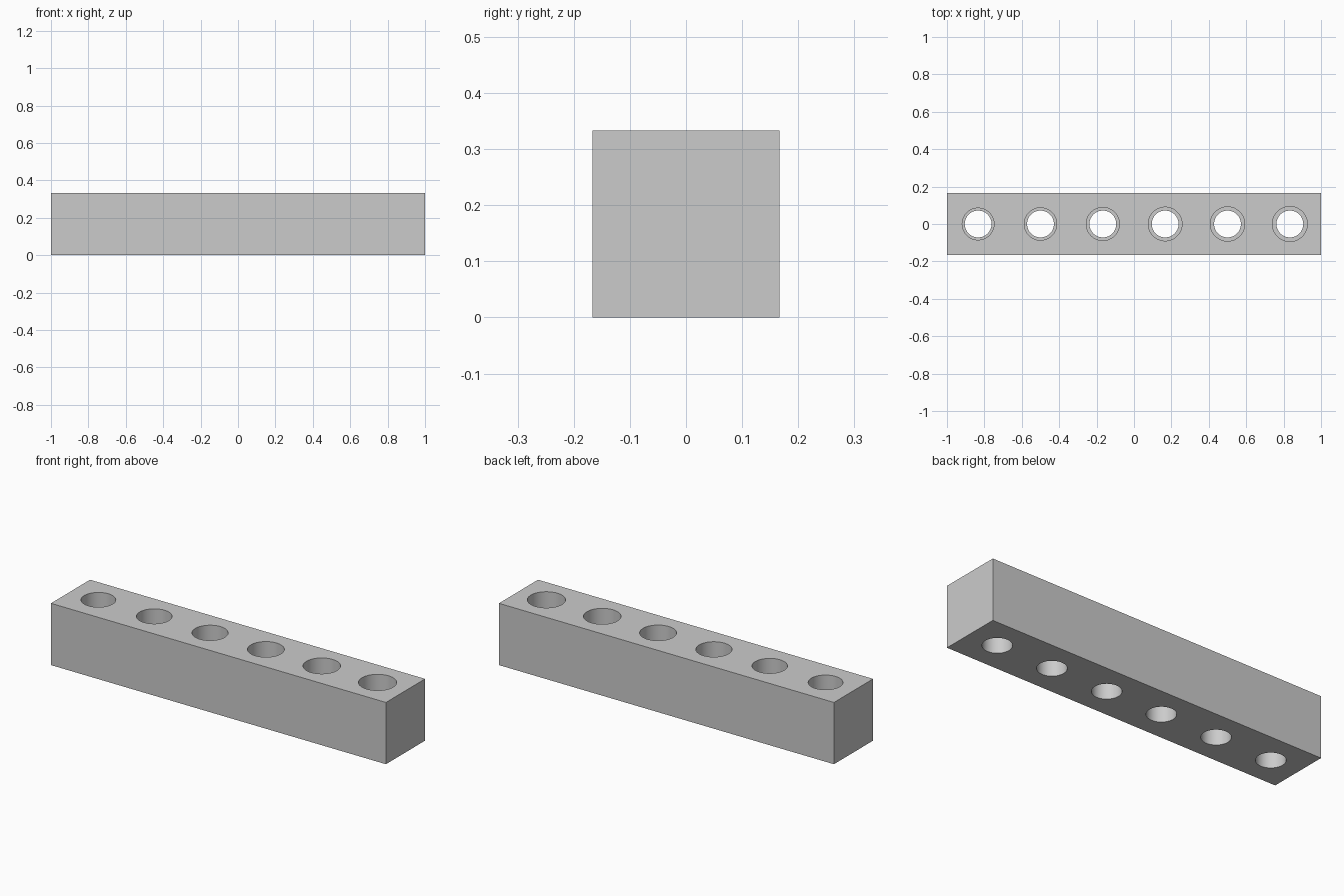
import bpy, bmesh, math

if "Cube" in bpy.data.objects:
    bpy.data.objects.remove(bpy.data.objects["Cube"])

LENGTH, WIDTH, HEIGHT = 2.0, 1 / 3, 1 / 3
HOLES, SIDES = 6, 64
STEP_Z = 0.15            # floor height of the wide upper bores
SMALL_R = 0.0717         # through-hole radius

grey = bpy.data.materials.new("grey")
grey.diffuse_color = (0.6, 0.6, 0.6, 1)
grey.use_nodes = True
grey.node_tree.nodes["Principled BSDF"].inputs["Base Color"].default_value = grey.diffuse_color


def ring(bm, x, r, z):
    """Circle of vertices around a hole axis."""
    return [bm.verts.new((x + r * math.cos(2 * math.pi * i / SIDES),
                          r * math.sin(2 * math.pi * i / SIDES), z))
            for i in range(SIDES)]


def bridge(bm, a, b):
    for i in range(SIDES):
        j = (i + 1) % SIDES
        bm.faces.new((a[i], a[j], b[j], b[i]))


def hole_cutter(x, wide_r):
    """Stepped plug: narrow below, wide above."""
    bm = bmesh.new()
    rings = [ring(bm, x, r, z) for r, z in (
        (SMALL_R, -0.1), (SMALL_R, STEP_Z), (wide_r, STEP_Z), (wide_r, HEIGHT + 0.1))]
    for a, b in zip(rings, rings[1:]):
        bridge(bm, a, b)
    bm.faces.new(rings[0][::-1])
    bm.faces.new(rings[-1])
    bmesh.ops.recalc_face_normals(bm, faces=bm.faces)
    mesh = bpy.data.meshes.new("hole_cutter")
    bm.to_mesh(mesh)
    bm.free()
    obj = bpy.data.objects.new("hole_cutter", mesh)
    bpy.context.collection.objects.link(obj)
    obj.hide_render = True
    return obj


# Solid bar
bpy.ops.mesh.primitive_cube_add(size=1, location=(0, 0, HEIGHT / 2))
bar = bpy.context.object
bar.name = "drilled_bar"
bar.scale = (LENGTH, WIDTH, HEIGHT)
bpy.ops.object.transform_apply(location=True, rotation=False, scale=True)
bar.data.materials.append(grey)

# Row of holes whose upper bores widen slightly towards +x
cutters = []
for i in range(HOLES):
    cutter = hole_cutter(-5 / 6 + i / 3, 0.085 + i * 0.00167)
    cutters.append(cutter)
    mod = bar.modifiers.new("hole", 'BOOLEAN')
    mod.object = cutter
    mod.operation = 'DIFFERENCE'
    mod.solver = 'EXACT'
    bpy.ops.object.modifier_apply(modifier=mod.name)

for cutter in cutters:
    bpy.data.objects.remove(cutter)

# Smooth bore walls, crisp edges
bpy.ops.object.shade_smooth_by_angle(angle=math.radians(30))
